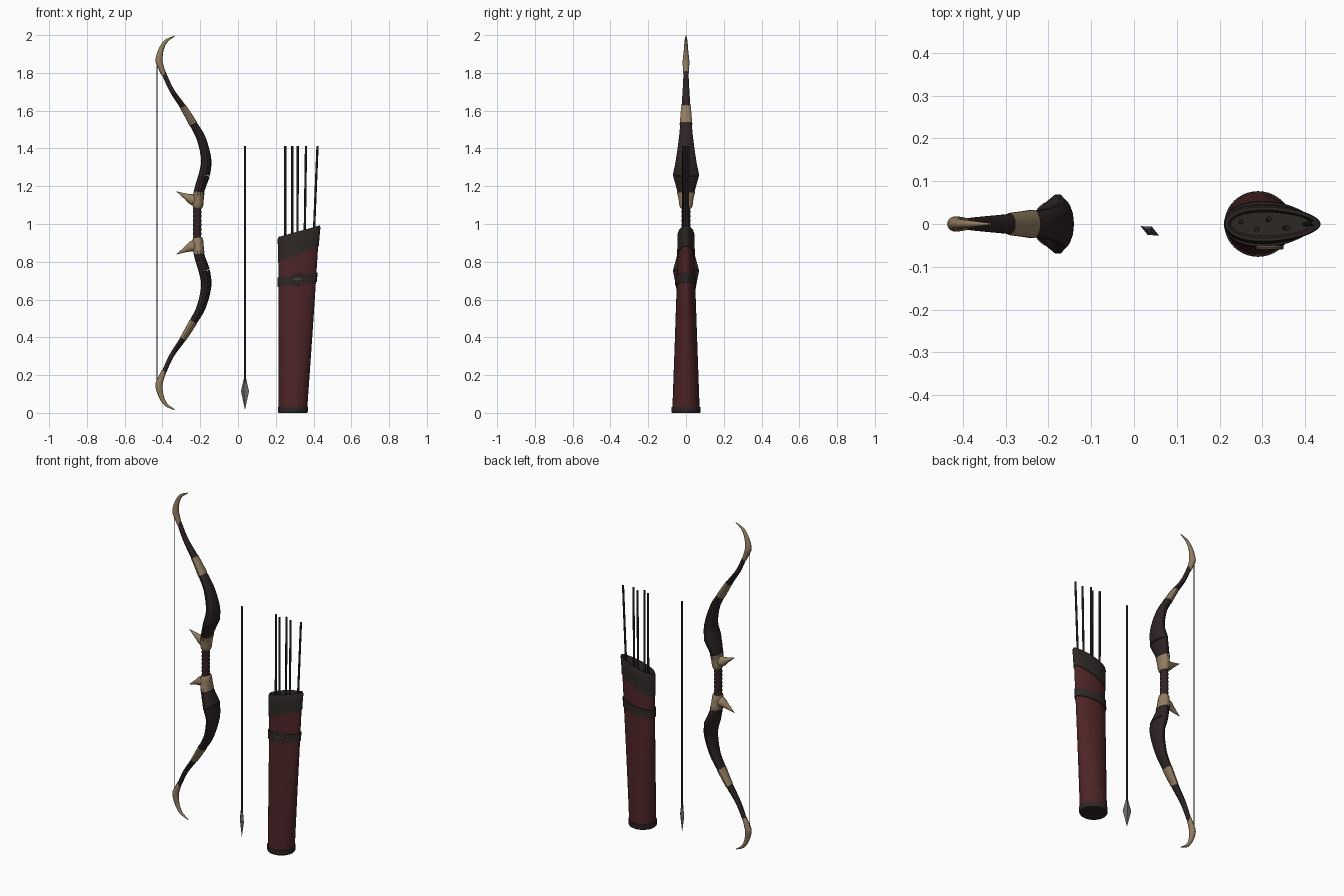
import bpy, bmesh, math
from mathutils import Vector, Matrix

if "Cube" in bpy.data.objects:
    bpy.data.objects.remove(bpy.data.objects["Cube"])

MID = 1.006  # height of the bow's mirror plane


def mat(name, rgb):
    m = bpy.data.materials.new(name)
    m.diffuse_color = (*rgb, 1)
    m.use_nodes = True
    m.node_tree.nodes["Principled BSDF"].inputs["Base Color"].default_value = m.diffuse_color
    return m


LIMB = mat("dark horn", (0.026, 0.017, 0.018))
BONE = mat("bone", (0.29, 0.205, 0.12))
GRIP = mat("grip leather", (0.032, 0.016, 0.018))
RED = mat("red leather", (0.075, 0.018, 0.02))
TRIM = mat("dark leather", (0.027, 0.021, 0.019))
WOOD = mat("dark wood", (0.02, 0.014, 0.015))
STEEL = mat("steel", (0.13, 0.135, 0.14))
BRASS = mat("old brass", (0.16, 0.12, 0.07))
STRING = mat("string", (0.015, 0.013, 0.013))


def loft(name, rings, material, angle=35, close=False):
    """Skin a list of equal rings; cap the ends or join them in a loop."""
    bm = bmesh.new()
    vs = [[bm.verts.new(p) for p in r] for r in rings]
    n = len(vs[0])
    pairs = list(zip(vs, vs[1:])) + ([(vs[-1], vs[0])] if close else [])
    for a, b in pairs:
        for i in range(n):
            bm.faces.new((a[i], a[(i + 1) % n], b[(i + 1) % n], b[i]))
    if not close:
        bm.faces.new(vs[0])
        bm.faces.new(vs[-1])
    bmesh.ops.recalc_face_normals(bm, faces=bm.faces)
    me = bpy.data.meshes.new(name)
    bm.to_mesh(me)
    bm.free()
    me.materials.append(material)
    ob = bpy.data.objects.new(name, me)
    bpy.context.collection.objects.link(ob)
    bpy.ops.object.select_all(action='DESELECT')
    ob.select_set(True)
    bpy.context.view_layer.objects.active = ob
    if angle:
        bpy.ops.object.shade_smooth_by_angle(angle=math.radians(angle))
    return ob


def spline(pts, steps=4):
    """Catmull-Rom through control points (x, z, half thickness, half width)."""
    p = [Vector(q) for q in pts]
    p = [p[0] * 2 - p[1]] + p + [p[-1] * 2 - p[-2]]
    out = []
    for i in range(1, len(p) - 2):
        a, b, c, d = p[i - 1:i + 3]
        for k in range(steps):
            t = k / steps
            out.append(0.5 * (2 * b + (c - a) * t + (2 * a - 5 * b + 4 * c - d) * t * t
                              + (3 * b - a - 3 * c + d) * t ** 3))
    return out + [p[-2]]


def sweep(name, pts, material, sgn=1, scale=1.0, n=14):
    """Elliptical tube along a path in the xz plane, flipped when sgn is -1."""
    rings = []
    for i, (x, z, t, w) in enumerate(pts):
        a, b = pts[max(i - 1, 0)], pts[min(i + 1, len(pts) - 1)]
        d = Vector((b[0] - a[0], b[1] - a[1])).normalized()
        ring = []
        for k in range(n):
            ang = 2 * math.pi * k / n
            o = t * scale * math.cos(ang)
            zz = z - d.x * o
            ring.append((x + d.y * o, w * scale * math.sin(ang), MID + sgn * (zz - MID)))
        rings.append(ring)
    return loft(name, rings, material)


# Bow limbs, bone bands, tips, collars and thorns, mirrored top to bottom
flare = spline([(-.215, 1.10, .024, .03), (-.207, 1.17, .027, .046), (-.178, 1.26, .03, .071)])
limb = spline([(-.178, 1.26, .03, .071), (-.168, 1.34, .027, .055), (-.194, 1.45, .024, .039),
               (-.237, 1.53, .02, .031), (-.291, 1.62, .016, .024), (-.352, 1.71, .0125, .018),
               (-.398, 1.81, .012, .013)])
tip = spline([(-.392, 1.79, .013, .014), (-.408, 1.83, .016, .017), (-.418, 1.865, .019, .018),
              (-.408, 1.92, .014, .012), (-.382, 1.967, .009, .008), (-.335, 1.996, .002, .002)])
collar = spline([(-.215, 1.085, .024, .03), (-.213, 1.10, .029, .036), (-.21, 1.135, .029, .041),
                 (-.206, 1.17, .029, .05)])
thorn = spline([(-.205, 1.128, .034, .03), (-.24, 1.13, .03, .026), (-.275, 1.146, .016, .015),
                (-.325, 1.172, .001, .001)])
for side, s in (("upper", 1), ("lower", -1)):
    sweep(side + "_limb_flare", flare, LIMB, s)
    sweep(side + "_limb", limb, LIMB, s)
    sweep(side + "_bone_band", limb[12:17], BONE, s, 1.1)
    sweep(side + "_bone_tip", tip, BONE, s)
    sweep(side + "_bone_collar", collar, BONE, s)
    sweep(side + "_thorn", thorn, BONE, s)

# Wrapped grip
wraps = []
for i in range(21):
    r = .023 if i % 2 else .0205
    wraps.append((-.216, .89 + .0116 * i, r, r + .002))
sweep("grip", wraps, GRIP)

# Bow string
sweep("bow_string", [(-.428, .175, .0025, .0025), (-.428, 1.837, .0025, .0025)], STRING, n=6)


def shaft(name, low, high, r=.006):
    a, b = Vector(low), Vector(high)
    circle = [Vector((r * math.cos(k * math.pi / 4), r * math.sin(k * math.pi / 4), 0))
              for k in range(8)]
    return loft(name, [[a + c for c in circle], [b + c for c in circle]], WOOD, 50)


# Single arrow with a flat diamond head
AX, AY = .037, -.016
shaft("arrow_shaft", (AX, AY, .15), (AX, AY, 1.413))
head = []
turn = Matrix.Rotation(math.radians(-27), 3, 'Z')
for z, a, b in ((.02, .001, .001), (.115, .024, .011), (.185, .006, .006)):
    head.append([turn @ Vector(v) + Vector((AX, AY, z))
                 for v in ((a, 0, 0), (0, b, 0), (-a, 0, 0), (0, -b, 0))])
loft("arrow_head", head, STEEL, 0)


def quiver_ring(z, slope=0.0, off=0.0, n=40):
    """Quiver outline at height z: round at the foot, a slim egg at the mouth."""
    left, right = .215, .365 + .07 * z
    cx, a, b = (left + right) / 2, (right - left) / 2 + off, .073 - .036 * z + off
    ring = []
    for k in range(n):
        c, s = math.cos(2 * math.pi * k / n), math.sin(2 * math.pi * k / n)
        ring.append((cx + a * c, b * s * (1 - .22 * z * c), z + slope * a * c))
    return ring


# Quiver body, foot, hollow collar and strap
loft("quiver_body", [quiver_ring(z, sl) for z, sl in
                     ((.01, 0), (.2, 0), (.4, 0), (.6, .1), (.86, .38))], RED)
loft("quiver_foot", [quiver_ring(0, 0, .001), quiver_ring(.006, 0, .004),
                     quiver_ring(.03, 0, .004), quiver_ring(.032, 0, -.002)], TRIM)
loft("quiver_collar", [quiver_ring(.84, .4, -.004), quiver_ring(.84, .4, .004),
                       quiver_ring(.9, .34, .004), quiver_ring(.95, .28, .005),
                       quiver_ring(.962, .28, .001), quiver_ring(.962, .28, -.006),
                       quiver_ring(.95, .28, -.012), quiver_ring(.875, .38, -.012)], TRIM)
loft("quiver_strap", [quiver_ring(.68, .12, -.002), quiver_ring(.68, .12, .005),
                      quiver_ring(.73, .12, .005), quiver_ring(.73, .12, -.002)], TRIM)

# Round buckle with a pin on the front of the strap
buckle = []
for i in range(28):
    u = 2 * math.pi * i / 28
    buckle.append([((.029 + .0045 * math.cos(v)) * math.cos(u) + .317,
                    -.055 + .0045 * math.sin(v),
                    (.029 + .0045 * math.cos(v)) * math.sin(u) + .708)
                   for v in (k * math.pi / 4 for k in range(8))])
loft("buckle_ring", buckle, BRASS, close=True)
loft("buckle_pin", [[(x, -.055 + dy, .708 + dz) for dy, dz in
                     ((-.003, -.003), (.003, -.003), (.003, .003), (-.003, .003))]
                    for x in (.288, .346)], BRASS)

# Arrows standing in the quiver
for i, (x0, y0, x1, y1) in enumerate(((.25, .005, .25, .006), (.287, -.012, .287, -.014),
                                      (.314, .01, .317, .012), (.352, -.008, .36, -.01),
                                      (.398, 0, .421, .002))):
    shaft("quiver_arrow_%d" % (i + 1), (x0, y0, .86), (x1, y1, 1.413))
